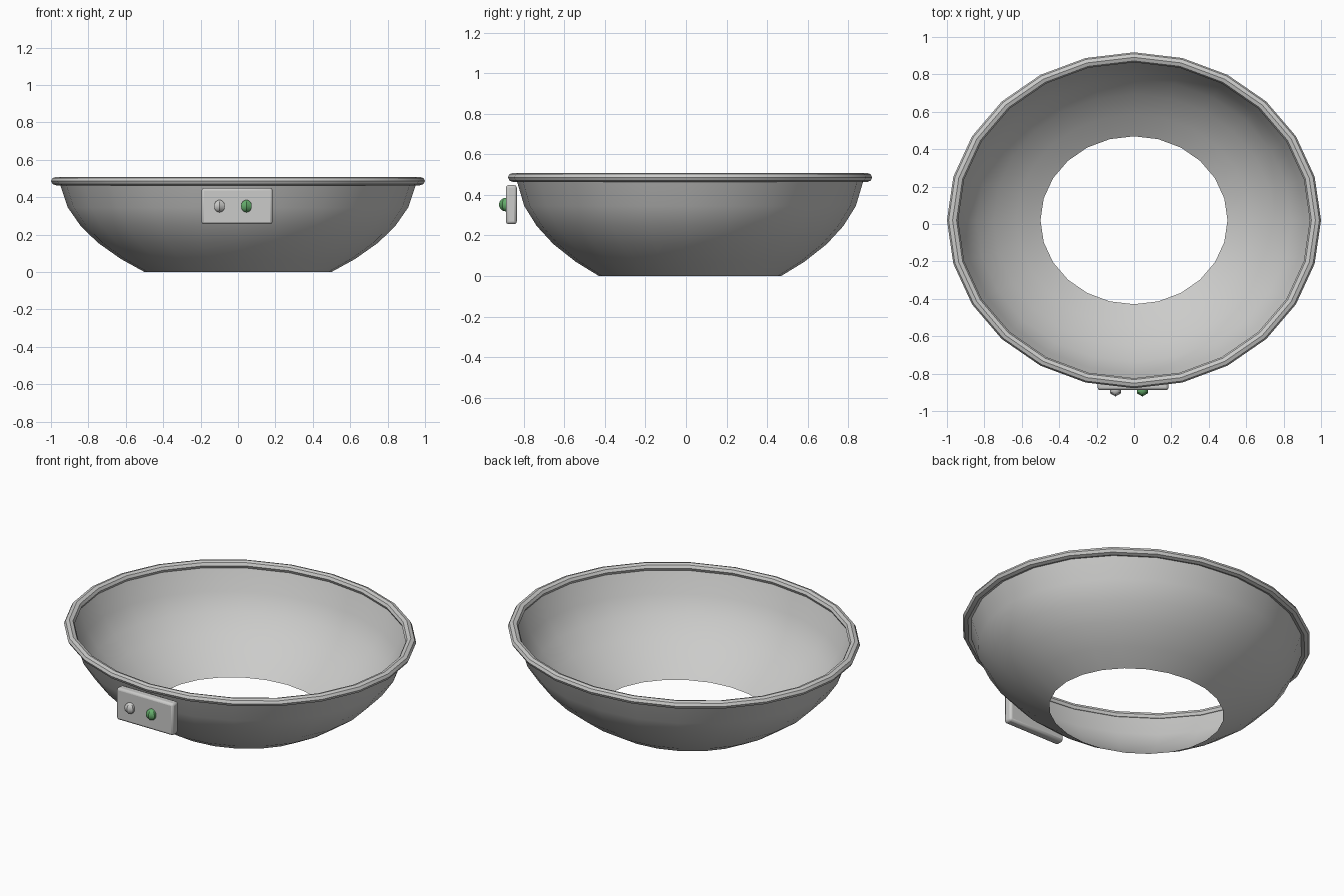
import bpy, bmesh, math
from mathutils import Matrix

cube = bpy.data.objects.get("Cube")
if cube:
    bpy.data.objects.remove(cube, do_unlink=True)

SEGMENTS = 24
Y_SCALE = 0.898   # the bowl is slightly oval
Y_CENTRE = 0.02


def material(name, rgb):
    m = bpy.data.materials.new(name)
    m.use_nodes = True
    m.diffuse_color = (*rgb, 1)
    m.node_tree.nodes["Principled BSDF"].inputs["Base Color"].default_value = (*rgb, 1)
    return m


grey = material("light grey", (0.6, 0.6, 0.59))
green = material("green", (0.13, 0.42, 0.15))


def add_object(name, bm, mat, location=(0, 0, 0)):
    mesh = bpy.data.meshes.new(name)
    bm.to_mesh(mesh)
    bm.free()
    mesh.materials.append(mat)
    ob = bpy.data.objects.new(name, mesh)
    ob.location = location
    bpy.context.collection.objects.link(ob)
    return ob


def smooth(ob, degrees=30):
    bpy.ops.object.select_all(action='DESELECT')
    ob.select_set(True)
    bpy.context.view_layer.objects.active = ob
    bpy.ops.object.shade_smooth_by_angle(angle=math.radians(degrees))


def lathe(name, profile, closed, mat):
    """Spin an (r, z) profile into an oval ring of quads."""
    bm = bmesh.new()
    rings = []
    for i in range(SEGMENTS):
        a = math.tau * i / SEGMENTS
        rings.append([bm.verts.new((r * math.cos(a), r * math.sin(a) * Y_SCALE, z))
                      for r, z in profile])
    n = len(profile)
    for i in range(SEGMENTS):
        p, q = rings[i], rings[(i + 1) % SEGMENTS]
        for j in range(n if closed else n - 1):
            k = (j + 1) % n
            bm.faces.new((p[j], q[j], q[k], p[k]))
    ob = add_object(name, bm, mat, (0, Y_CENTRE, 0))
    smooth(ob)
    return ob


# Open-bottomed bowl, a single thin shell
lathe("bowl", [(0.5, 0), (0.627, 0.07), (0.75, 0.157), (0.842, 0.247),
               (0.91, 0.345), (0.95, 0.465), (0.962, 0.487)], False, grey)

# Rolled rim with an eight-sided section
lathe("rim", [(0.97 + 0.03 * math.cos(math.tau * i / 8),
               0.486 + 0.023 * math.sin(math.tau * i / 8)) for i in range(8)],
      True, grey)

# Control plate on the front
bm = bmesh.new()
bmesh.ops.create_cube(bm, size=1, matrix=Matrix.Diagonal((0.38, 0.054, 0.193, 1)))
plate = add_object("control_plate", bm, grey, (-0.005, -0.861, 0.352))
bevel = plate.modifiers.new("Bevel", 'BEVEL')
bevel.width = 0.013
bevel.segments = 2
smooth(plate)

# Two round buttons, six-sided about the vertical axis
for name, x, mat in (("right_button", -0.099, grey), ("left_button", 0.045, green)):
    bm = bmesh.new()
    bmesh.ops.create_uvsphere(bm, u_segments=6, v_segments=12, radius=0.033,
                              matrix=Matrix.Rotation(math.radians(90), 4, 'Z'))
    # Turn so that one edge points straight forward
    front = min(bm.verts, key=lambda v: v.co.y).co
    turn = -math.pi / 2 - math.atan2(front.y, front.x)
    bmesh.ops.rotate(bm, verts=bm.verts, matrix=Matrix.Rotation(turn, 3, 'Z'))
    smooth(add_object(name, bm, mat, (x, -0.889, 0.352)))
